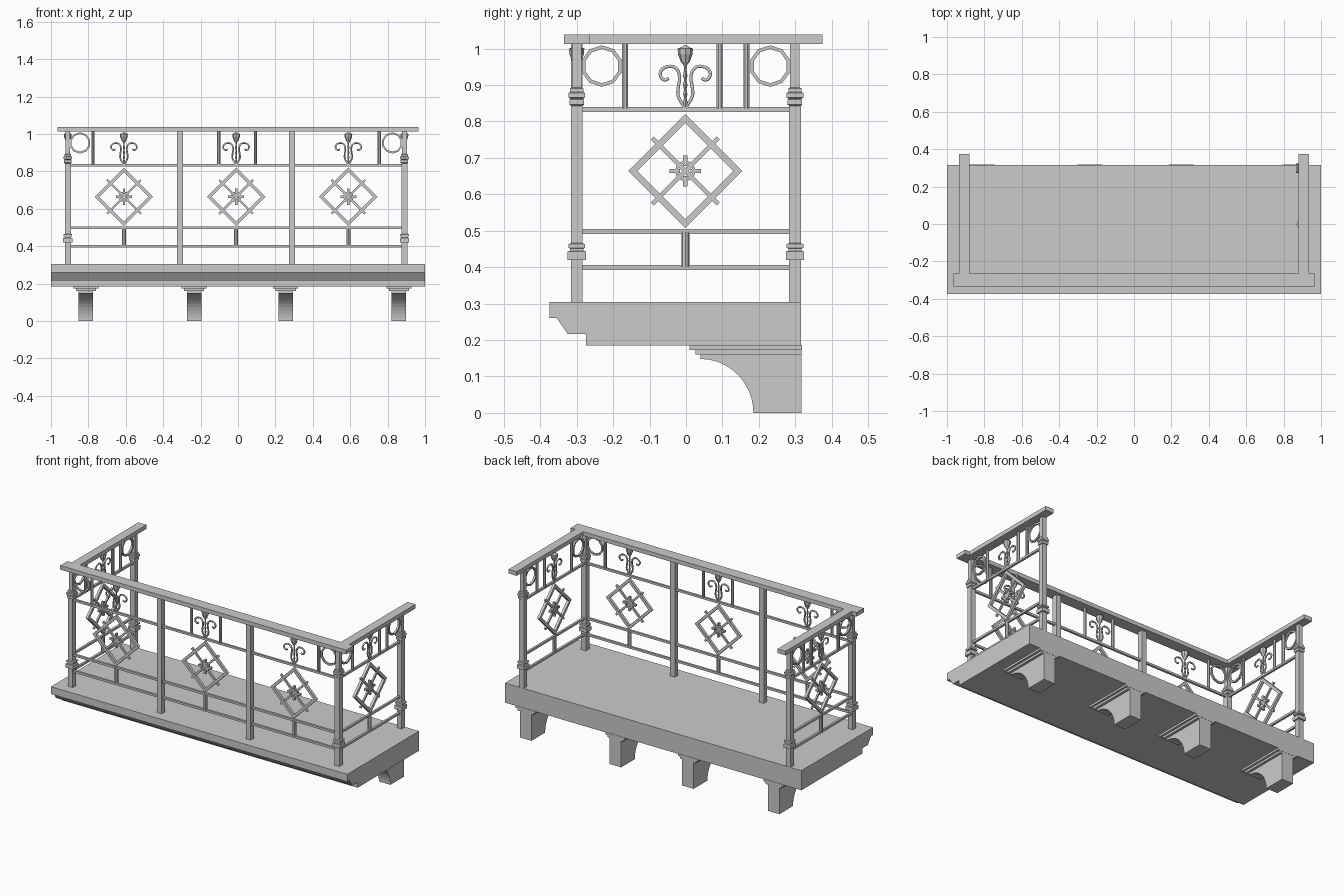
import bpy, bmesh
from math import cos, sin, pi
from mathutils import Matrix

if "Cube" in bpy.data.objects:
    bpy.data.objects.remove(bpy.data.objects["Cube"])


def finish(name, bm):
    bmesh.ops.recalc_face_normals(bm, faces=bm.faces)
    me = bpy.data.meshes.new(name)
    bm.to_mesh(me)
    bm.free()
    ob = bpy.data.objects.new(name, me)
    bpy.context.collection.objects.link(ob)
    return ob


def add_box(bm, x, y, z, mat=Matrix()):
    m = Matrix.Translation(((x[0] + x[1]) / 2, (y[0] + y[1]) / 2, (z[0] + z[1]) / 2))
    s = Matrix.Diagonal((x[1] - x[0], y[1] - y[0], z[1] - z[0], 1))
    bmesh.ops.create_cube(bm, size=1, matrix=mat @ m @ s)


def box(name, x, y, z):
    bm = bmesh.new()
    add_box(bm, x, y, z)
    return finish(name, bm)


def add_extrusion(bm, profile, x0, x1):
    """Extrude a (y, z) profile along x."""
    face = bm.faces.new([bm.verts.new((x0, y, z)) for y, z in profile])
    geo = bmesh.ops.extrude_face_region(bm, geom=[face])['geom']
    bmesh.ops.translate(bm, vec=(x1 - x0, 0, 0),
                        verts=[v for v in geo if isinstance(v, bmesh.types.BMVert)])


def add_lathe(bm, profile, n, turn=0.0, scale=1.0):
    """Stack of n-sided sections from (radius, z) pairs, capped."""
    rings = [[bm.verts.new((r * scale * cos(turn + 2 * pi * i / n),
                            r * scale * sin(turn + 2 * pi * i / n), z)) for i in range(n)]
             for r, z in profile]
    for a, b in zip(rings, rings[1:]):
        for i in range(n):
            j = (i + 1) % n
            bm.faces.new((a[i], a[j], b[j], b[i]))
    bm.faces.new(rings[0])
    bm.faces.new(rings[-1])


def add_ring(bm, n, ro, ri, d, zc, turn=0.0):
    """Flat ring standing in the xz plane."""
    loops = []
    for i in range(n):
        a = turn + 2 * pi * i / n
        loops.append([bm.verts.new((r * cos(a), y, zc + r * sin(a)))
                      for r, y in ((ro, -d), (ro, d), (ri, d), (ri, -d))])
    for i in range(n):
        p, q = loops[i], loops[(i + 1) % n]
        for k in range(4):
            m = (k + 1) % 4
            bm.faces.new((p[k], p[m], q[m], q[k]))


# Floor slab with moulded front edge
bm = bmesh.new()
add_extrusion(bm, [(-.375, .305), (-.375, .26), (-.355, .26), (-.325, .217), (-.275, .217),
                   (-.275, .185), (.316, .185), (.316, .305)], -1, 1)
finish("floor_slab", bm)

# Support brackets with stepped caps
arc = [(.04 + .145 * sin(a), .148 * cos(a)) for a in [pi / 2 * i / 12 for i in range(13)]]
for x in (-.813, -.235, .255, .86):
    bm = bmesh.new()
    add_extrusion(bm, [(.04, .16)] + arc + [(.317, 0), (.317, .16)], x - .039, x + .039)
    add_box(bm, (x - .054, x + .054), (.026, .317), (.16, .173))
    add_box(bm, (x - .067, x + .067), (.01, .318), (.173, .187))
    finish("bracket", bm)

# Handrail
box("front_handrail", (-.965, .965), (-.335, -.265), (1.013, 1.038))
for s in (-1, 1):
    box("side_handrail", (s * .9075 - .0275, s * .9075 + .0275), (-.265, .375), (1.013, 1.038))

# Posts: collared at corners and back, plain along the front
XL, XR, YF = -.91, .89, -.3
collared = [(.016, .305), (.016, .42), (.025, .42), (.025, .443), (.018, .445), (.018, .451),
            (.023, .453), (.023, .463), (.016, .466), (.016, .843), (.02, .846), (.02, .86),
            (.017, .862), (.023, .866), (.023, .878), (.018, .881), (.018, .891), (.013, .893),
            (.013, 1.014)]
plain = [(.016, .305), (.016, 1.014)]
for name, prof, spots in (("collared_post", collared, [(XL, YF), (XR, YF), (XL, .299), (XR, .299)]),
                          ("plain_post", plain, [(-.31, YF), (.29, YF)])):
    for x, y in spots:
        bm = bmesh.new()
        add_lathe(bm, prof, 4, pi / 4, 2 ** .5)
        finish(name, bm).location = (x, y, 0)

# Horizontal bars
for z in (.399, .498, .833):
    zz = (z - .0065, z + .0065)
    box("front_bar", (XL, XR), (YF - .0065, YF + .0065), zz)
    for x in (XL, XR):
        box("side_bar", (x - .0065, x + .0065), (YF, .299), zz)

# Diamond ornament with cross bars, centre ring and lower baluster
Z = .664
bm = bmesh.new()
add_ring(bm, 4, .156, .132, .008, Z)
for k in range(4):
    m = Matrix.Translation((0, 0, Z)) @ Matrix.Rotation(pi / 4 + k * pi / 2, 4, 'Y')
    add_box(bm, (0, .128), (-.005, .005), (-.006, .006), m)
    m = Matrix.Translation((0, 0, Z)) @ Matrix.Rotation(k * pi / 2, 4, 'Y')
    add_box(bm, (.014, .043), (-.008, .008), (-.006, .006), m)
add_ring(bm, 12, .028, .021, .009, Z)
add_lathe(bm, [(.011, .4), (.011, .497)], 8)
diamond = finish("diamond_ornament", bm)

# Flower ornament: beaded stem, bud, two scrolls
bm = bmesh.new()
add_lathe(bm, [(.004, .835), (.007, .85), (.003, .865), (.006, .875), (.003, .887), (.006, .9),
               (.003, .915), (.006, .925), (.003, .945), (.005, .955), (.012, .963), (.02, .985),
               (.021, 1.0), (.012, 1.003), (.004, 1.01)], 8)
cu = bpy.data.curves.new("scroll", 'CURVE')
cu.dimensions = '3D'
cu.bevel_depth, cu.bevel_resolution, cu.resolution_u, cu.use_fill_caps = .005, 1, 4, True
path = [(.003, .84), (.02, .872), (.019, .895), (.016, .925), (.027, .947), (.046, .951),
        (.065, .941), (.068, .925), (.057, .914), (.045, .918)]
for s in (-1, 1):
    sp = cu.splines.new('BEZIER')
    sp.bezier_points.add(len(path) - 1)
    for p, (x, z) in zip(sp.bezier_points, path):
        p.co = (s * x, 0, z)
        p.handle_left_type = p.handle_right_type = 'AUTO'
tmp = bpy.data.objects.new("scroll", cu)
bpy.context.collection.objects.link(tmp)
dg = bpy.context.evaluated_depsgraph_get()
me = bpy.data.meshes.new_from_object(tmp.evaluated_get(dg))
bpy.data.objects.remove(tmp)
bm.from_mesh(me)
flower = finish("flower_ornament", bm)

# Corner circle and upper spindle
bm = bmesh.new()
add_ring(bm, 10, .057, .047, .006, .952, pi / 10)
circle = finish("circle_ornament", bm)
bm = bmesh.new()
add_lathe(bm, [(.009, .835), (.009, 1.014)], 8, pi / 8)
spindle = finish("upper_spindle", bm)


def place(src, x, y, side=False):
    ob = bpy.data.objects.new(src.name, src.data)
    ob.location = (x, y, 0)
    ob.rotation_euler.z = pi / 2 if side else 0
    bpy.context.collection.objects.link(ob)


# Repeat ornaments along the front and both sides
for x in (-.61, -.01, .59):
    place(diamond, x, YF)
    place(flower, x, YF)
for x in (-.845, .825):
    place(circle, x, YF)
for x in (-.775, -.103, .093, .755):
    place(spindle, x, YF)
for x in (XL, XR):
    place(diamond, x, -.002, True)
    place(flower, x, -.002, True)
    for y in (-.231, .231):
        place(circle, x, y, True)
    for y in (-.167, .092, .166):
        place(spindle, x, y, True)
for ob in (diamond, flower, circle, spindle):
    bpy.data.objects.remove(ob)
